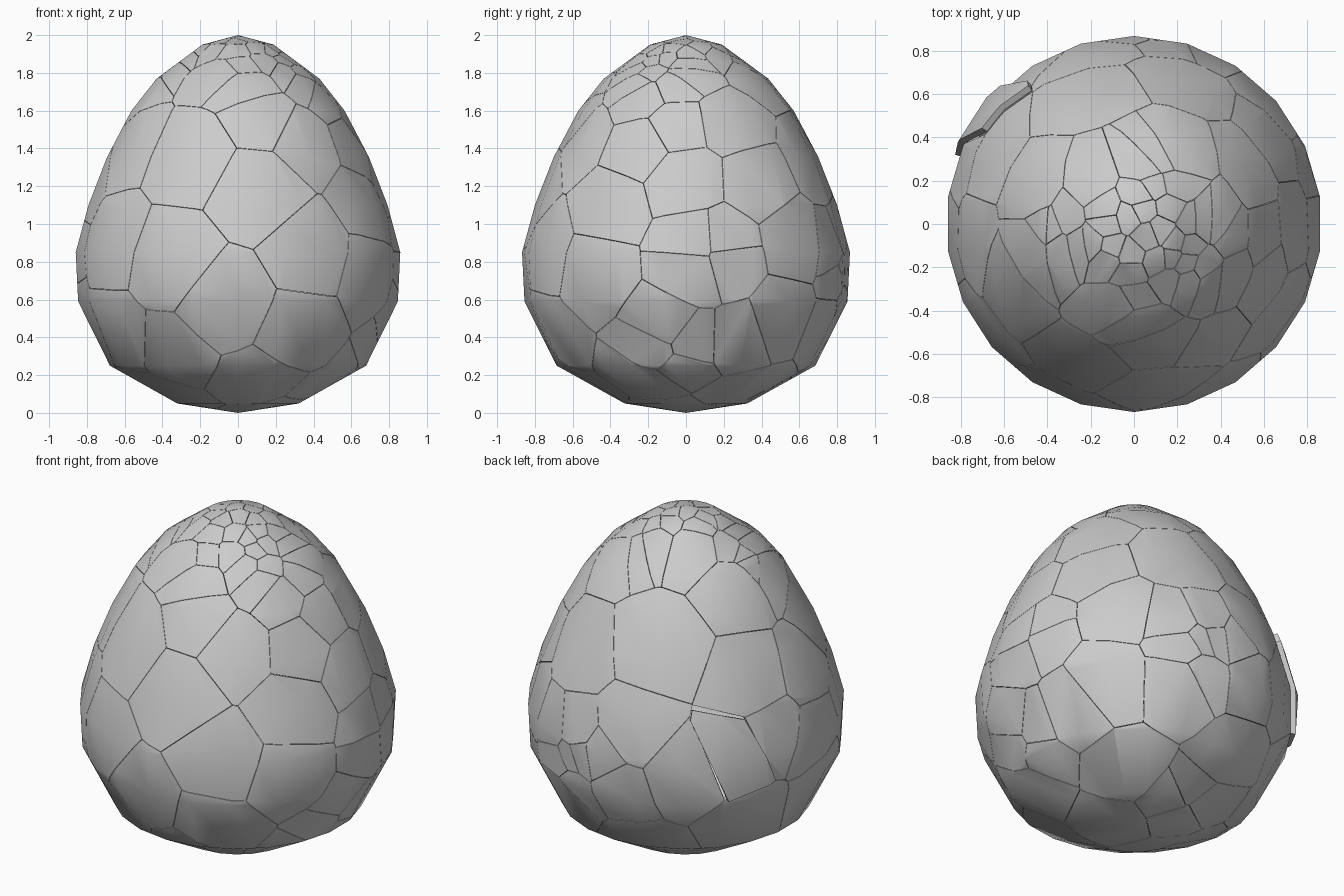
import bpy, bmesh, math, random
from mathutils import Vector, Matrix
from mathutils.bvhtree import BVHTree

if "Cube" in bpy.data.objects:
    bpy.data.objects.remove(bpy.data.objects["Cube"])

random.seed(7)
SIDES, THICK, GAP = 22, 0.03, 0.0012
PROFILE = [(0.325, 0.05), (0.685, 0.25), (0.855, 0.59), (0.868, 0.85), (0.80, 1.10),
           (0.70, 1.355), (0.57, 1.60), (0.435, 1.77), (0.19, 1.95)]


def egg():
    """Whole low-poly egg surface, turned from the profile."""
    bm = bmesh.new()
    rings = []
    for r, z in PROFILE:
        rings.append([bm.verts.new((r * math.cos(a), r * math.sin(a), z)) for a in
                      [math.pi / 2 + 2 * math.pi * i / SIDES for i in range(SIDES)]])
    bottom, top = bm.verts.new((0, 0, 0)), bm.verts.new((0, 0, 2))
    for i in range(SIDES):
        j = (i + 1) % SIDES
        for a, b in zip(rings, rings[1:]):
            bm.faces.new((a[i], a[j], b[j], b[i]))
        bm.faces.new((bottom, rings[0][j], rings[0][i]))
        bm.faces.new((top, rings[-1][i], rings[-1][j]))
    bm.normal_update()
    return bm


whole = egg()
tree = BVHTree.FromBMesh(whole)
seeds = []


def on_egg(azim, elev, u, v):
    """Point of the egg seen at offset u, v when looking from a direction."""
    a, e = math.radians(azim), math.radians(elev)
    c = Vector((math.cos(e) * math.cos(a), math.cos(e) * math.sin(a), math.sin(e)))
    right = Vector((-math.sin(a), math.cos(a), 0))
    return tree.ray_cast(Vector((0, 0, 1)) + right * u + c.cross(right) * v + c * 5, -c)[0]


def add_seed(p, spacing):
    if p is not None and all((p - s).length > spacing for s in seeds):
        seeds.append(p)


def big_pieces(azim, elev, points):
    for u, v in points:
        add_seed(on_egg(azim, elev, u / 100, v / 100), 0.22)


def cluster(azim, elev, u, v, spread, count, spacing):
    for _ in range(count):
        add_seed(on_egg(azim, elev, u + random.uniform(-1, 1) * spread,
                        v + random.uniform(-1, 1) * spread), spacing)


# the piece that has slipped outward at the back left
big_pieces(135, 22, [(15, -43)])

# small splinters: crown, right side, low right, back, low back
for u, v, spread, count in [(0.05, 0.0, 0.2, 45), (0.3, -0.12, 0.16, 20),
                            (-0.3, 0.02, 0.16, 14), (0.08, -0.3, 0.15, 12),
                            (0.1, 0.22, 0.1, 12)]:
    cluster(-90, 90, u, v, spread, count, 0.06)
cluster(0, 0, 0.12, -0.16, 0.09, 8, 0.07)
cluster(0, 0, -0.12, -0.68, 0.14, 9, 0.09)
cluster(45, -28, 0.44, 0.12, 0.16, 13, 0.09)
cluster(45, -28, 0.32, -0.76, 0.1, 10, 0.06)
cluster(135, 22, -0.62, -0.52, 0.13, 8, 0.09)

# large pieces as seen from each side
big_pieces(-90, 0, [(12, 20), (-8, -45), (42, -14), (-38, -20), (-25, 37), (14, 57),
                    (35, 45), (33, -58), (-35, -70), (-62, -58), (-68, -10), (-58, 42),
                    (10, -82), (-18, 78)])
big_pieces(0, 0, [(-13, -8), (0, 24), (22, 55), (15, 3), (38, 22), (30, -20), (10, -40),
                  (-22, -45), (-50, -25), (-42, 10), (-25, 42), (58, -8), (50, -50),
                  (28, -62), (-5, 53), (30, -88), (-25, -85)])
big_pieces(135, 22, [(-28, 20), (-13, 9), (8, 40), (-36, 31), (-44, -26), (27, -4),
                     (36, -32), (-17, -54), (22, -81), (62, -37), (57, 1), (43, 40),
                     (-64, 18), (62, -65), (2, -87)])
big_pieces(45, -28, [(-8, -18), (-4, 29), (-40, 13), (37, 35), (40, -26), (-43, -26),
                     (-18, -59), (-56, -48), (15, -70), (-12, -83), (70, -9), (26, 57),
                     (-24, 54), (56, -53)])
# fill whatever is still unbroken
for _ in range(400):
    u, v = random.uniform(-1, 1), random.uniform(-1, 1)
    add_seed(on_egg(random.choice((-90, 0, 90, 180)), random.choice((-60, 0)), u, v), 0.42)


def shell_piece(index):
    """Cut the egg down to the region nearest one seed."""
    s, bm = seeds[index], whole.copy()
    others = sorted((o for k, o in enumerate(seeds) if k != index),
                    key=lambda o: (o - s).length)
    for o in others:
        n = (o - s).normalized()
        if bm.verts and (o - s).length / 2 > max((v.co - s).length for v in bm.verts):
            break
        bmesh.ops.bisect_plane(bm, geom=bm.verts[:] + bm.edges[:] + bm.faces[:], dist=1e-5,
                               plane_co=(s + o) / 2 - n * GAP, plane_no=n, clear_outer=True)
    return bm


def make_object(name, bm):
    mesh = bpy.data.meshes.new(name)
    bm.to_mesh(mesh)
    obj = bpy.data.objects.new(name, mesh)
    bpy.context.collection.objects.link(obj)
    bpy.ops.object.select_all(action='DESELECT')
    obj.select_set(True)
    bpy.context.view_layer.objects.active = obj
    mod = obj.modifiers.new("thickness", 'SOLIDIFY')
    mod.thickness, mod.offset = THICK, -1
    bpy.ops.object.modifier_apply(modifier=mod.name)
    bpy.ops.object.shade_smooth_by_angle(angle=math.radians(40))
    return obj


# slipped piece: pushed outward and slightly turned
slipped = shell_piece(0)
out = Vector((seeds[0].x, seeds[0].y, 0)).normalized()
bmesh.ops.rotate(slipped, verts=slipped.verts[:], cent=seeds[0],
                 matrix=Matrix.Rotation(math.radians(3), 3, out))
bmesh.ops.translate(slipped, verts=slipped.verts[:], vec=out * 0.03)
make_object("slipped_shell_piece", slipped)

# all remaining pieces
shell = bmesh.new()
for k in range(1, len(seeds)):
    piece = shell_piece(k)
    tmp = bpy.data.meshes.new("tmp")
    piece.to_mesh(tmp)
    shell.from_mesh(tmp)
    bpy.data.meshes.remove(tmp)
    piece.free()
make_object("cracked_shell", shell)
